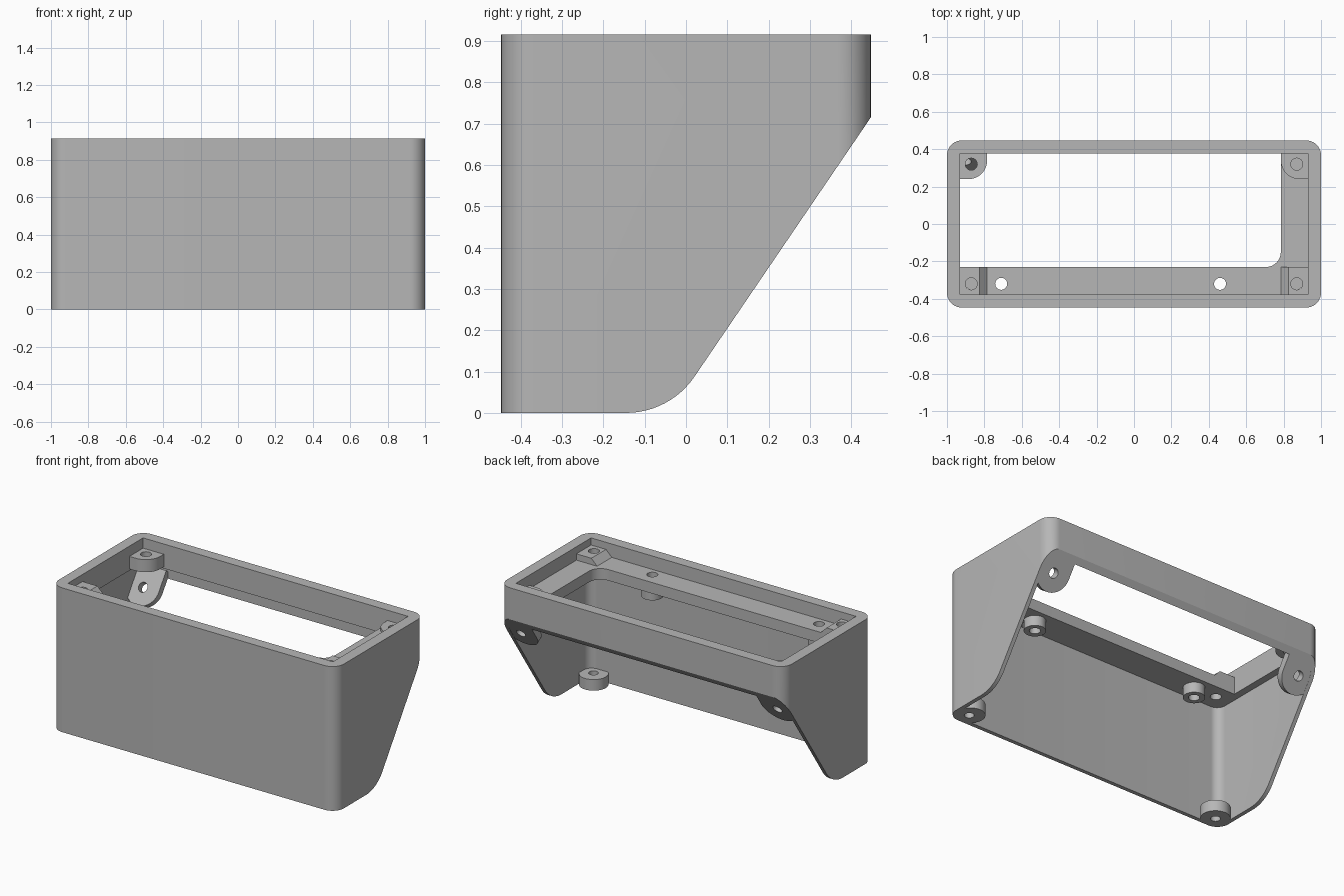
import bpy, bmesh, math
from mathutils import Matrix, Vector

cube = bpy.data.objects.get("Cube")
if cube:
    bpy.data.objects.remove(cube, do_unlink=True)

mat = bpy.data.materials.new("plain grey")
mat.use_nodes = True
GREY = (0.47, 0.47, 0.47, 1)
mat.diffuse_color = GREY
mat.node_tree.nodes["Principled BSDF"].inputs["Base Color"].default_value = GREY

TOP, HX, HY = 0.915, 1.0, 0.447      # overall half sizes
LIP, WALL, LIP_Z = 0.07, 0.025, 0.76  # rim width, thin wall, rim underside
SLOPE = math.atan2(0.71, 0.483)
YZ = Matrix(((0, 0, 1, 0), (1, 0, 0, 0), (0, 1, 0, 0), (0, 0, 0, 1)))
XZ = Matrix(((1, 0, 0, 0), (0, 0, 1, 0), (0, 1, 0, 0), (0, 0, 0, 1)))


def arc(cx, cy, r, a0, a1, n=12):
    angles = [math.radians(a0 + (a1 - a0) * i / n) for i in range(n + 1)]
    return [(cx + r * math.cos(a), cy + r * math.sin(a)) for a in angles]


def rounded_rect(hx, hy, r):
    pts = []
    for sx, sy, a in ((1, 1, 0), (-1, 1, 90), (-1, -1, 180), (1, -1, 270)):
        pts += arc(sx * (hx - r), sy * (hy - r), r, a, a + 90)
    return pts


def prism(name, pts, low, high, frame=Matrix()):
    """Extrude an outline from low to high along the frame's third axis."""
    bm = bmesh.new()
    base = bm.faces.new([bm.verts.new((u, v, low)) for u, v in pts])
    moved = bmesh.ops.extrude_face_region(bm, geom=[base])["geom"]
    bmesh.ops.translate(bm, vec=(0, 0, high - low),
                        verts=[g for g in moved if isinstance(g, bmesh.types.BMVert)])
    bmesh.ops.transform(bm, matrix=frame, verts=bm.verts)
    bmesh.ops.recalc_face_normals(bm, faces=bm.faces)
    mesh = bpy.data.meshes.new(name)
    bm.to_mesh(mesh)
    bm.free()
    mesh.materials.append(mat)
    ob = bpy.data.objects.new(name, mesh)
    bpy.context.collection.objects.link(ob)
    return ob


def box(name, x0, x1, y0, y1, z0, z1):
    return prism(name, [(x0, y0), (x1, y0), (x1, y1), (x0, y1)], z0, z1)


def disc(name, x, y, r, z0, z1):
    return prism(name, arc(x, y, r, 0, 360, 32)[:-1], z0, z1)


def combine(ob, tool, operation="DIFFERENCE"):
    mod = ob.modifiers.new("cut", "BOOLEAN")
    mod.operation, mod.solver, mod.object = operation, "EXACT", tool
    bpy.context.view_layer.objects.active = ob
    bpy.ops.object.modifier_apply(modifier=mod.name)
    bpy.data.objects.remove(tool, do_unlink=True)


def smooth(ob):
    bpy.ops.object.select_all(action="DESELECT")
    ob.select_set(True)
    bpy.context.view_layer.objects.active = ob
    bpy.ops.object.shade_smooth_by_angle(angle=math.radians(30))


parts = []

# Housing: thin rounded shell with a thick rim, open below and cut on a slope
housing = prism("housing", rounded_rect(HX, HY, 0.08), 0, TOP)
combine(housing, prism("cavity", rounded_rect(HX - WALL, HY - WALL, 0.08 - WALL), -0.2, LIP_Z))
combine(housing, box("opening", LIP - HX, HX - LIP, LIP - HY, HY - LIP, 0.5, 1.2))
bend = arc(-0.145, 0.2, 0.2, -90, -90 + math.degrees(SLOPE))
y_end = 0.7
line_z = bend[-1][1] + (y_end - bend[-1][0]) * math.tan(SLOPE)
combine(housing, prism("slope_cutter",
                       [(-0.145, -0.2)] + bend + [(y_end, line_z), (y_end, -0.2)],
                       -1.2, 1.2, YZ))
parts.append(housing)

# Shelf along the front and the left end, with a filleted inner corner
XI, YI = HX - LIP, HY - LIP
shelf = prism("shelf", [(-XI - 0.01, -YI - 0.01), (XI + 0.01, -YI - 0.01),
                        (XI + 0.01, YI + 0.01), (0.785, YI + 0.01)]
              + arc(0.705, -0.15, 0.08, 0, -90) + [(-XI - 0.01, -0.23)],
              LIP_Z, 0.83)
for s in (-1, 1):
    # Raised pads at the front corners, with a bevelled inner side
    combine(shelf, prism("pad", [(s * 0.935, 0.80), (s * 0.785, 0.80), (s * 0.785, 0.83),
                                 (s * 0.825, 0.87), (s * 0.935, 0.87)],
                         -YI - 0.005, -0.23, XZ), "UNION")
for x in (-0.71, 0.46):
    combine(shelf, disc("shelf_boss", x, -0.32, 0.063, 0.695, 0.80), "UNION")
for x in (-0.87, -0.71, 0.46, 0.87):
    combine(shelf, disc("hole", x, -0.32, 0.032, 0.5, 1.1))
parts.append(shelf)

for s, side in ((1, "left"), (-1, "right")):
    # Back corner mounts with a rounded inner corner
    mount = prism("back_mount_" + side,
                  [(s * 0.94, YI + 0.01), (s * 0.94, 0.24)]
                  + [(s * x, y) for x, y in arc(0.885, 0.34, 0.1, -90, -180)]
                  + [(s * 0.785, YI + 0.01)], 0.77, 0.85)
    combine(mount, disc("hole", s * 0.87, 0.32, 0.032, 0.5, 1.1))
    parts.append(mount)

    # Foot bosses in the bottom front corners
    foot = disc("foot_boss_" + side, s * 0.9, -0.36, 0.085, 0, 0.07)
    combine(foot, prism("bounds", rounded_rect(HX - 0.01, HY - 0.01, 0.07), -0.1, 0.2), "INTERSECT")
    combine(foot, disc("hole", s * 0.905, -0.365, 0.028, -0.2, 0.3))
    parts.append(foot)

    # Sloped screw tabs flush with the cut, with rounded lower ends
    up = Vector((0, math.cos(SLOPE), math.sin(SLOPE)))
    inward = Vector((0, -up.z, up.y))
    y = 0.37
    origin = Vector((s * 0.9, y, bend[-1][1] + (y - bend[-1][0]) * math.tan(SLOPE)))
    frame = Matrix((Vector((1, 0, 0)), up, inward)).transposed().to_4x4()
    frame.translation = origin
    tab = prism("screw_tab_" + side, arc(0, 0, 0.112, 180, 360, 20) + [(0.112, 0.13), (-0.112, 0.13)],
                0.001, 0.045, frame)
    combine(tab, prism("bounds", rounded_rect(HX - 0.005, HY - 0.005, 0.075), -0.1, 1.2), "INTERSECT")
    combine(tab, prism("hole", arc(0, 0, 0.03, 0, 360, 32)[:-1], -0.1, 0.2, frame))
    parts.append(tab)

for ob in parts:
    smooth(ob)
